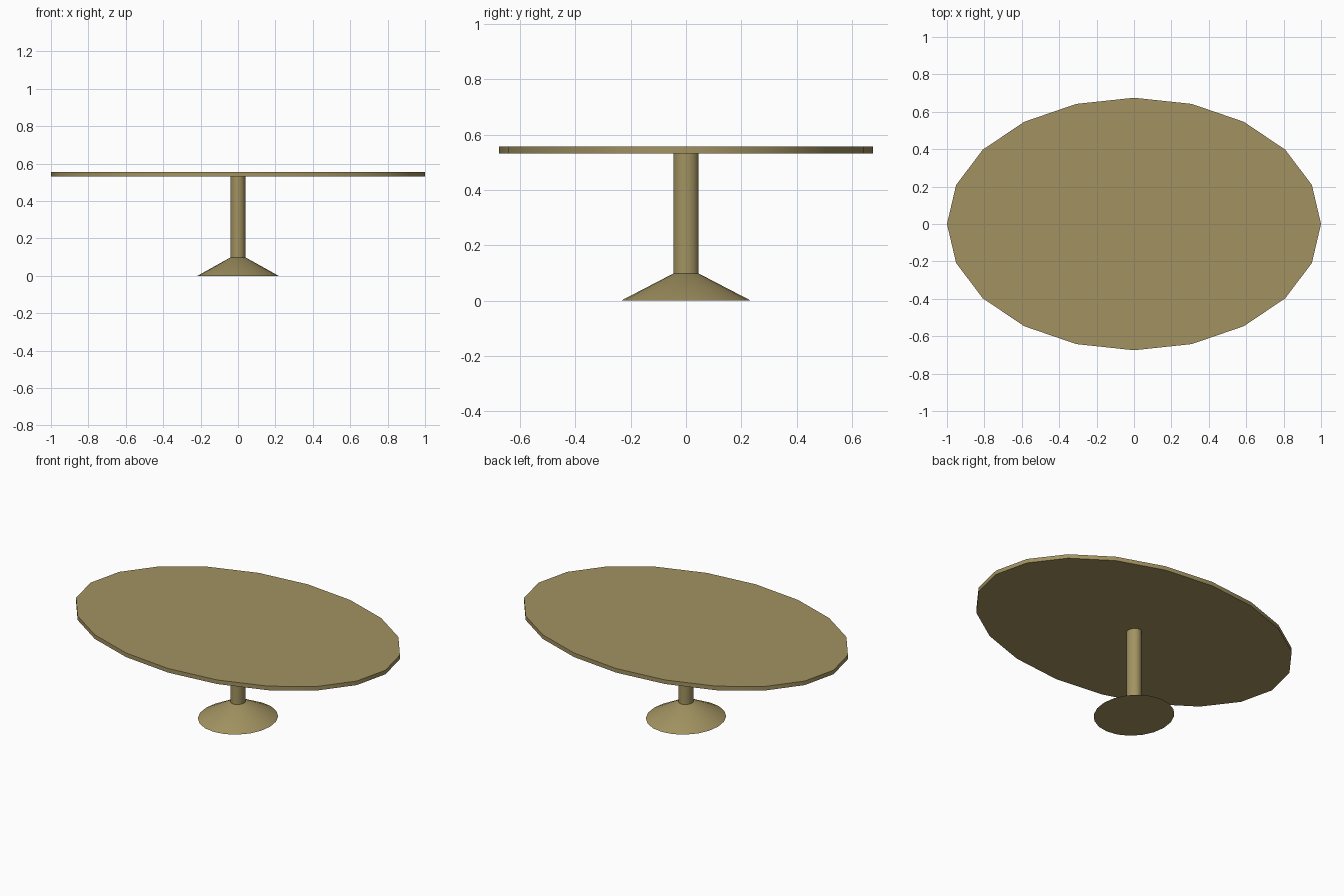
import bpy
from math import radians

if "Cube" in bpy.data.objects:
    bpy.data.objects.remove(bpy.data.objects["Cube"])


def elliptical_part(name, bottom, top, z0, z1, sides, material):
    """Tapered elliptical solid; bottom and top are (x radius, y radius)."""
    bpy.ops.mesh.primitive_cylinder_add(vertices=sides, radius=1, depth=2)
    obj = bpy.context.object
    obj.name = name
    for v in obj.data.vertices:
        rx, ry = top if v.co.z > 0 else bottom
        v.co.x *= rx
        v.co.y *= ry
        v.co.z = z1 if v.co.z > 0 else z0
    obj.data.materials.append(material)
    bpy.ops.object.shade_smooth_by_angle(angle=radians(30))
    return obj


wood = bpy.data.materials.new("tan_wood")
wood.diffuse_color = (0.36, 0.29, 0.12, 1)
wood.use_nodes = True
wood.node_tree.nodes["Principled BSDF"].inputs["Base Color"].default_value = wood.diffuse_color

# Flared foot
elliptical_part("base", (0.217, 0.235), (0.041, 0.046), 0.0, 0.098, 20, wood)

# Central column
elliptical_part("column", (0.041, 0.046), (0.041, 0.046), 0.098, 0.532, 20, wood)

# Twenty-sided oval top
elliptical_part("table_top", (1.0, 0.675), (1.0, 0.675), 0.531, 0.556, 20, wood)
